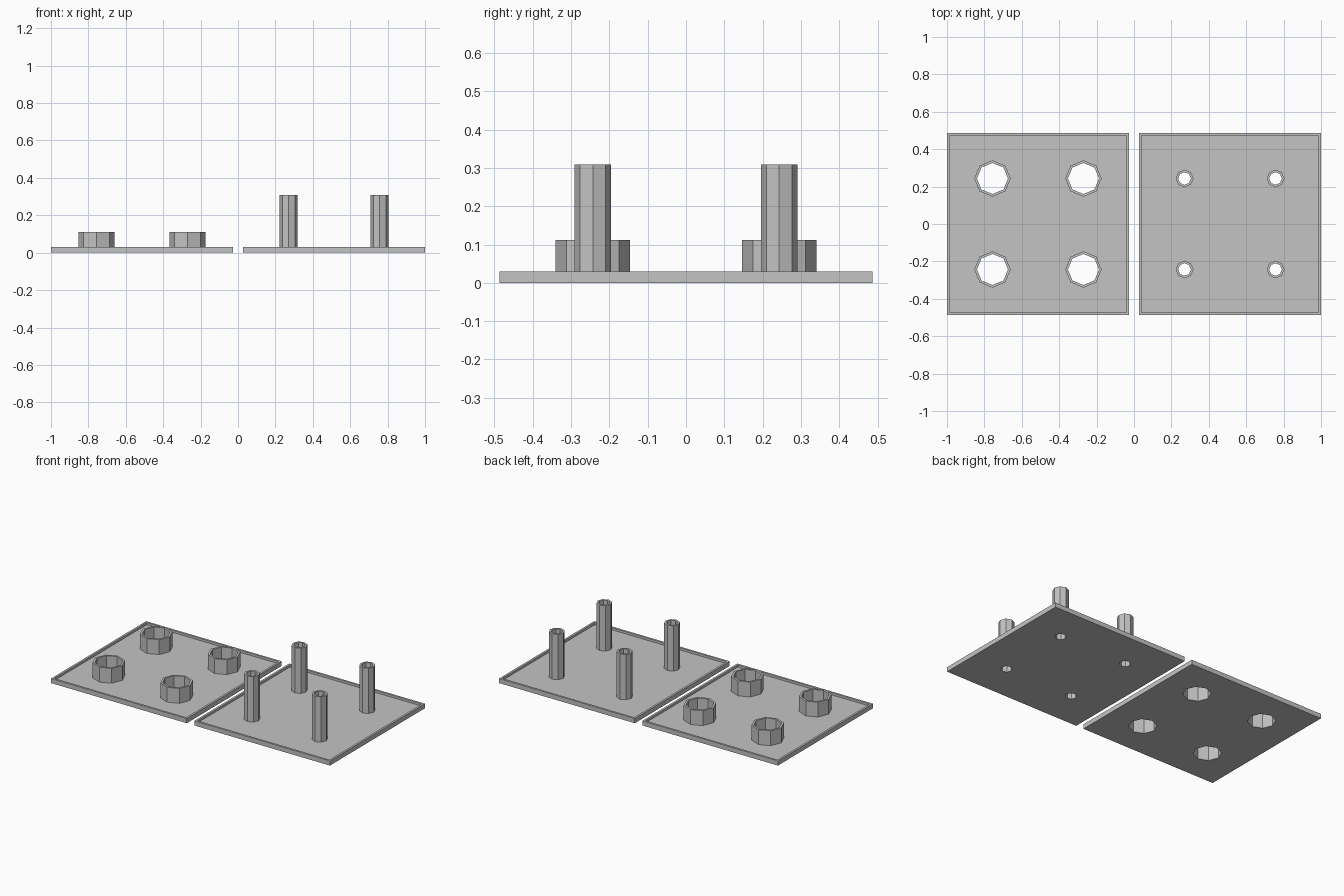
import bpy, bmesh
from math import cos, sin, pi

if "Cube" in bpy.data.objects:
    bpy.data.objects.remove(bpy.data.objects["Cube"])

grey = bpy.data.materials.new("matte_grey")
grey.use_nodes = True
colour = (0.55, 0.55, 0.55, 1)
grey.diffuse_color = colour
grey.node_tree.nodes["Principled BSDF"].inputs["Base Color"].default_value = colour

HALF = 0.4865      # half the side of a plate
CENTRE = 0.5135    # plate centre along x
SPACING = 0.2432   # offset of each tube from the plate centre
RIM = 0.0135
RIM_TOP, FLOOR = 0.03, 0.0155
CORNERS = [(x, y) for x in (-SPACING, SPACING) for y in (-SPACING, SPACING)]


def octagon(bm, centre, radius, z):
    return [bm.verts.new((centre[0] + radius * cos(i * pi / 4),
                          centre[1] + radius * sin(i * pi / 4), z)) for i in range(8)]


def square(bm, half, z):
    return [bm.verts.new((x * half, y * half, z))
            for x, y in ((-1, -1), (1, -1), (1, 1), (-1, 1))]


def bridge(bm, a, b):
    n = len(a)
    for i in range(n):
        j = (i + 1) % n
        bm.faces.new((a[i], a[j], b[j], b[i]))


def fill(bm, loops):
    """Fill the outer loop, leaving the other loops open as holes."""
    edges = []
    for loop in loops:
        for i, v in enumerate(loop):
            w = loop[(i + 1) % len(loop)]
            edges.append(bm.edges.get((v, w)) or bm.edges.new((v, w)))
    bmesh.ops.triangle_fill(bm, use_beauty=True, edges=edges)


def finish(bm, name, location):
    # Merge the flat triangles back into larger faces
    bmesh.ops.recalc_face_normals(bm, faces=bm.faces)
    mesh = bpy.data.meshes.new(name)
    bm.to_mesh(mesh)
    bm.free()
    mesh.materials.append(grey)
    obj = bpy.data.objects.new(name, mesh)
    obj.location = location
    bpy.context.collection.objects.link(obj)


def plate(name, x, hole):
    """Square tray with a raised rim and four through holes."""
    bm = bmesh.new()
    rings = [square(bm, HALF, 0), square(bm, HALF, RIM_TOP),
             square(bm, HALF - RIM, RIM_TOP), square(bm, HALF - RIM, FLOOR)]
    for a, b in zip(rings, rings[1:]):
        bridge(bm, a, b)
    low = [octagon(bm, c, hole, 0) for c in CORNERS]
    high = [octagon(bm, c, hole, FLOOR) for c in CORNERS]
    for a, b in zip(low, high):
        bridge(bm, a, b)
    fill(bm, [rings[0]] + low)
    fill(bm, [rings[3]] + high)
    finish(bm, name, (x, 0, 0))


def tube(name, location, outer, inner, top):
    """Open eight-sided tube standing on the tray floor."""
    bm = bmesh.new()
    rings = [octagon(bm, (0, 0), r, z) for r, z in
             ((outer, FLOOR), (outer, top), (inner, top), (inner, FLOOR))]
    for i in range(4):
        bridge(bm, rings[i], rings[(i + 1) % 4])
    finish(bm, name, location)


# Right panel has wide short sockets, left panel has slim tall posts
for side, part, x, outer, inner, top in (
        ("right", "socket", -CENTRE, 0.097, 0.083, 0.112),
        ("left", "post", CENTRE, 0.0473, 0.0338, 0.309)):
    plate(side + "_plate", x, inner)
    for cx, cy in CORNERS:
        where = ("back" if cy > 0 else "front") + ("_left" if cx > 0 else "_right")
        tube(f"{part}_{where}", (x + cx, cy, 0), outer, inner, top)
